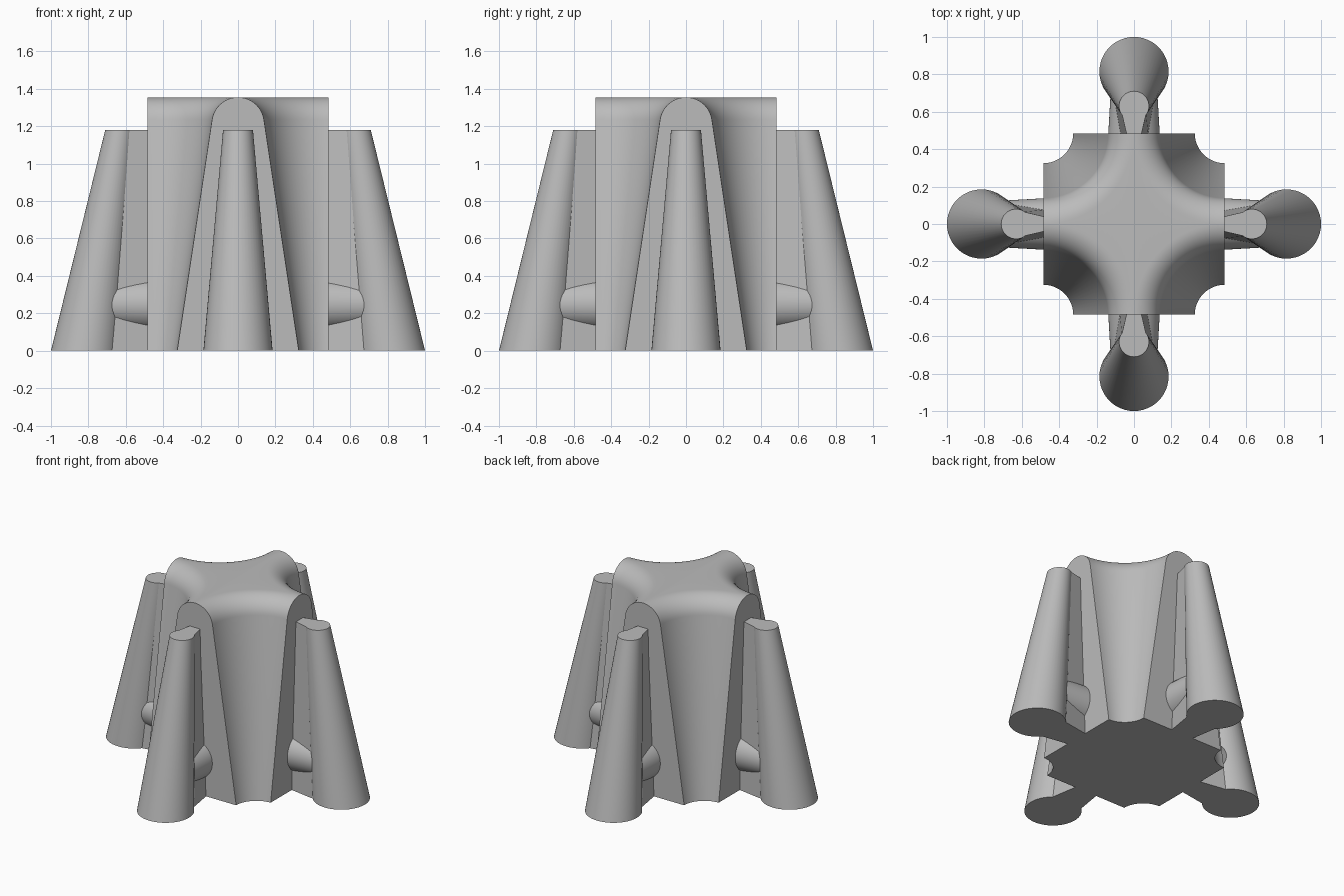
import bpy, bmesh
from math import pi, cos, sin, radians
from mathutils import Matrix, Vector

if "Cube" in bpy.data.objects:
    bpy.data.objects.remove(bpy.data.objects["Cube"])

mat = bpy.data.materials.new("plain_grey")
mat.use_nodes = True
GREY = (0.5, 0.5, 0.5, 1)
mat.diffuse_color = GREY
mat.node_tree.nodes["Principled BSDF"].inputs["Base Color"].default_value = GREY

HALF = 0.485       # half width of the square body
HEIGHT = 1.355
RIB_TOP = 1.18


def finish(bm, name):
    bmesh.ops.recalc_face_normals(bm, faces=bm.faces)
    mesh = bpy.data.meshes.new(name)
    bm.to_mesh(mesh)
    bm.free()
    mesh.materials.append(mat)
    obj = bpy.data.objects.new(name, mesh)
    bpy.context.collection.objects.link(obj)
    bpy.ops.object.select_all(action='DESELECT')
    obj.select_set(True)
    bpy.context.view_layer.objects.active = obj
    bpy.ops.object.shade_smooth_by_angle(angle=radians(30))
    return obj


def loft(bm, rings):
    """Skin closed rings of points and cap both ends."""
    rows = [[bm.verts.new(p) for p in ring] for ring in rings]
    n = len(rows[0])
    for low, high in zip(rows, rows[1:]):
        for i in range(n):
            j = (i + 1) % n
            bm.faces.new((low[i], low[j], high[j], high[i]))
    bm.faces.new(rows[0][::-1])
    bm.faces.new(rows[-1])


def body_ring(w, z, steps=20):
    """Square with its four corners scooped out, leaving flats of half width w."""
    r = HALF - w
    pts = []
    for k in range(4):
        turn = Matrix.Rotation(k * pi / 2, 3, 'Z')
        for i in range(steps + 1):
            a = i / steps * pi / 2
            pts.append(turn @ Vector((HALF - r * sin(a), HALF - r * cos(a), z)))
    # each scoop runs from the +x flat to the +y flat
    out = []
    for k in range(4):
        out += pts[k * (steps + 1):(k + 1) * (steps + 1)]
    return out


# Body: flats taper upwards and close in a round arch
R = 0.14
lean = radians(8.6)
levels = [(0.325, 0)]
for i in range(13):
    a = lean + (pi / 2 - lean) * i / 12
    levels.append((R * cos(a), HEIGHT - R + R * sin(a)))
bm = bmesh.new()
loft(bm, [body_ring(w, z) for w, z in levels])
bmesh.ops.remove_doubles(bm, verts=bm.verts, dist=1e-5)
finish(bm, "scooped_body")


def cone_between(bm, start, end, r1, r2, n=48):
    """Cone with end rings kept level with the ground or the side wall."""
    upright = abs(end[2] - start[2]) > 0.5
    rings = []
    for c, r in ((start, r1), (end, r2)):
        ring = []
        for i in range(n):
            u, v = r * cos(2 * pi * i / n), r * sin(2 * pi * i / n)
            ring.append(Vector(c) + Vector((u, v, 0) if upright else (0, u, v)))
        rings.append(ring)
    loft(bm, rings)


def web_ring(x1, y1, x2, y2, z):
    return [(x1, -y1, z), (x2, -y2, z), (x2, y2, z), (x1, y1, z)]


# Four arms: leaning tapered post, flaring web and round lug
for k, side in enumerate(("left", "back", "right", "front")):
    turn = Matrix.Rotation(k * pi / 2, 4, 'Z')

    post = bmesh.new()
    cone_between(post, (0.815, 0, 0), (0.63, 0, RIB_TOP), 0.185, 0.08)

    web = bmesh.new()
    loft(web, [web_ring(0.44, 0.08, 0.7, 0.123, 0),
               web_ring(0.44, 0.03, 0.59, 0.065, RIB_TOP)])

    lug = bmesh.new()
    cone_between(lug, (0.44, 0, 0.247), (0.7, 0, 0.247), 0.14, 0.125)

    for part, name in ((post, "post"), (web, "web"), (lug, "lug")):
        part.transform(turn)
        finish(part, side + "_" + name)
